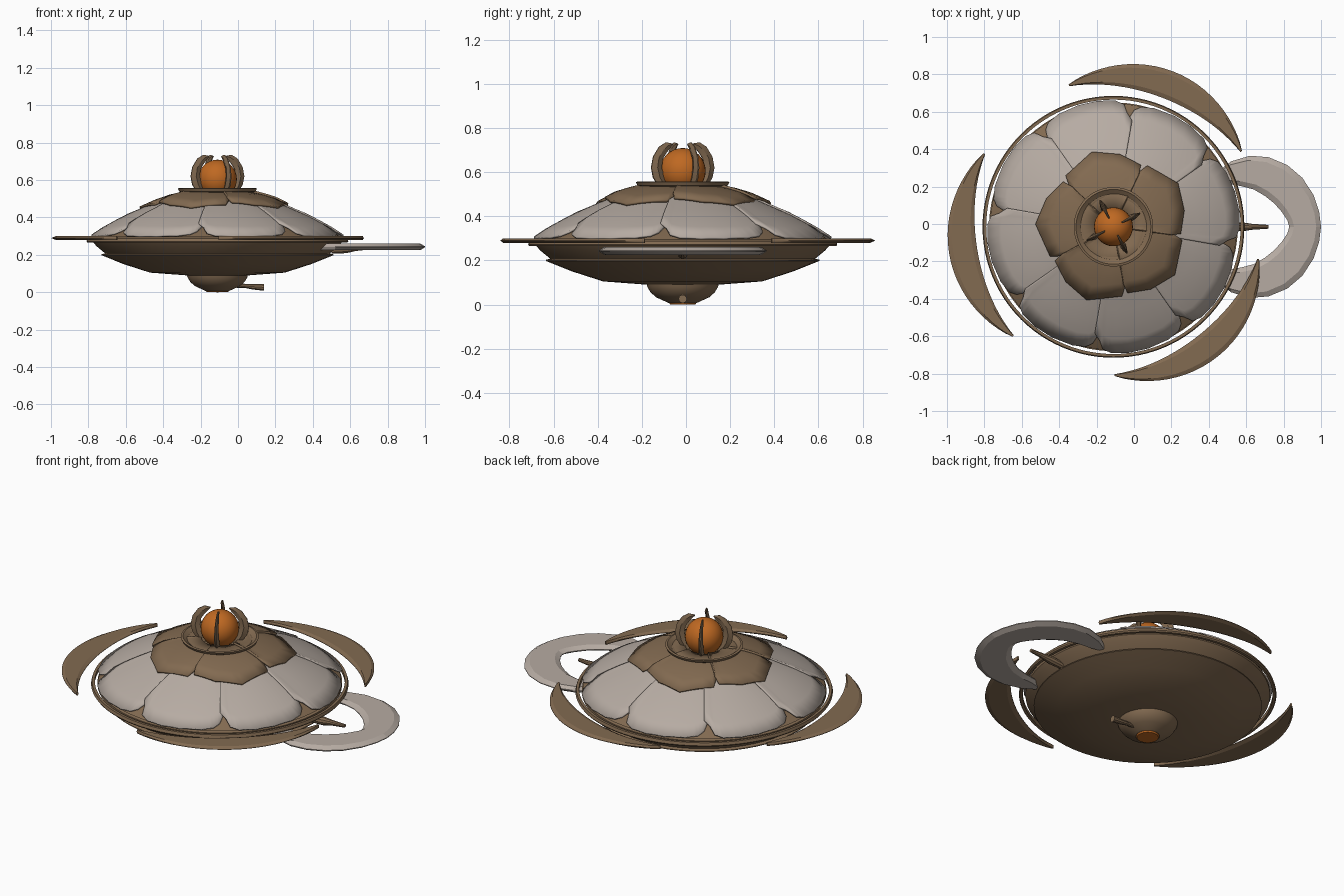
import bpy, bmesh, math
from mathutils import Vector

if "Cube" in bpy.data.objects:
    bpy.data.objects.remove(bpy.data.objects["Cube"])

CX, CY = -0.11, -0.015  # hub axis


def mat(name, rgb):
    m = bpy.data.materials.new(name)
    m.diffuse_color = (*rgb, 1)
    m.use_nodes = True
    m.node_tree.nodes["Principled BSDF"].inputs["Base Color"].default_value = m.diffuse_color
    return m


BROWN = mat("bronze brown", (0.225, 0.145, 0.082))
CREAM = mat("pale cream", (0.47, 0.41, 0.365))
ORANGE = mat("glow orange", (0.52, 0.14, 0.016))


def make(name, verts, faces, m, angle=30, solid=0, offset=-1):
    me = bpy.data.meshes.new(name)
    me.from_pydata(verts, [], faces)
    bm = bmesh.new()
    bm.from_mesh(me)
    bmesh.ops.remove_doubles(bm, verts=bm.verts, dist=1e-5)
    bmesh.ops.recalc_face_normals(bm, faces=bm.faces)
    bm.to_mesh(me)
    bm.free()
    me.materials.append(m)
    ob = bpy.data.objects.new(name, me)
    bpy.context.collection.objects.link(ob)
    if solid:
        mod = ob.modifiers.new("thickness", 'SOLIDIFY')
        mod.thickness, mod.offset = solid, offset
    bpy.ops.object.select_all(action='DESELECT')
    ob.select_set(True)
    bpy.context.view_layer.objects.active = ob
    bpy.ops.object.shade_smooth_by_angle(angle=math.radians(angle))
    return ob


def polar(r, deg, z):
    a = math.radians(deg)
    return (CX + r * math.cos(a), CY + r * math.sin(a), z)


def grid(rows, cols, wrap=False):
    return [(i * cols + j, i * cols + (j + 1) % cols,
             (i + 1) * cols + (j + 1) % cols, (i + 1) * cols + j)
            for i in range(rows - 1) for j in range(cols if wrap else cols - 1)]


def lathe(name, profile, m, n=64):
    verts = [polar(r, 360 * j / n, z) for r, z in profile for j in range(n)]
    return make(name, verts, grid(len(profile), n, True), m)


def lerp_table(table, x):
    for (a, u), (b, v) in zip(table, table[1:]):
        if x <= b:
            return u + (v - u) * (x - a) / (b - a)
    return table[-1][1]


DOME = [(0, .53), (.2, .51), (.3, .483), (.4, .438), (.48, .405), (.54, .374),
        (.62, .33), (.66, .303), (.69, .28)]

# lower hull, belly bowl and glowing port
lathe("lower_hull", [(0, .095), (.16, .09), (.36, .105), (.50, .15), (.60, .19), (.62, .198),
                     (.62, .203), (.60, .208), (.645, .245), (.665, .268), (.665, .285), (.60, .30)], BROWN)
lathe("belly_bowl", [(.165, .10), (.16, .08), (.145, .055), (.12, .033), (.065, .008), (.058, .012)], BROWN)
lathe("belly_port", [(0, 0), (.058, .001), (.063, .01)], ORANGE, 32)

# rim ring and inner dome
lathe("rim_ring", [(.68, .265), (.695, .265), (.70, .272), (.695, .288), (.68, .288), (.68, .265)], BROWN, 96)
lathe("inner_dome", [(r, z - .008) for r, z in DOME if r < .67], BROWN)


def petal(name, start, outline, r0, m, base, lift, thick, rows=7, sub=5):
    # outline is (angle, radius); edges run straight between the points
    pts = [Vector(polar(r, start + t, 0)) - Vector((CX, CY, 0)) for t, r in outline]
    edge = [p.lerp(q, k / sub) for p, q in zip(pts, pts[1:]) for k in range(sub)] + [pts[-1]]
    verts = []
    for i in range(rows):
        for j, p in enumerate(edge):
            r = r0 + (p.length - r0) * i / (rows - 1)
            v = p.normalized() * r
            z = lerp_table(DOME, r) + base + lift * (1 - j / (len(edge) - 1))
            verts.append((CX + v.x, CY + v.y, z))
    ob = make(name, verts, grid(rows, len(edge)), m, solid=thick, offset=0)
    return ob


# eight overlapping cream petals
cream_outline = [(-1, .575), (2, .61), (4, .655), (8, .672), (16, .676), (25, .674),
                 (35, .668), (41, .655), (44, .63), (46, .58)]
for k in range(8):
    petal(f"dome_petal_{k + 1}", 36 + 45 * k, cream_outline, .22, CREAM, .002, .010, .010, sub=3)

# five brown crown petals
crown_outline = [(-1, .31), (1, .36), (20, .387), (41, .415), (68, .372), (73, .31)]
for k in range(5):
    petal(f"crown_petal_{k + 1}", 65 + 72 * k, crown_outline, .10, BROWN, .016, .012, .012, rows=5, sub=3)

# collar dish and glowing orb
lathe("collar_dish", [(.17, .505), (.18, .52), (.185, .53), (.205, .54), (.212, .555), (.20, .558),
                      (.175, .54), (.165, .54), (.13, .522), (0, .52)], BROWN)
lathe("glow_orb", [(.104 * math.sin(math.pi * i / 16), .605 - .104 * math.cos(math.pi * i / 16))
                   for i in range(17)], ORANGE, 32)

# four claws gripping the orb
outer = [(.115, .525), (.15, .575), (.16, .62), (.15, .67), (.12, .715), (.085, .735), (.055, .73)]
inner = [(.07, .525), (.095, .575), (.108, .62), (.102, .66), (.085, .685), (.068, .705), (.05, .725)]
for k in range(4):
    a = 27 + 90 * k
    side = Vector((-math.sin(math.radians(a)), math.cos(math.radians(a)), 0))
    verts = []
    for i, (o, n) in enumerate(zip(outer, inner)):
        w = .017 * (1 - .7 * i / 6)
        mid = ((o[0] + n[0]) / 2, (o[1] + n[1]) / 2)
        for (r, z), s in ((o, .25), (mid, 1), (n, .3), (n, -.3), (mid, -1), (o, -.25)):
            verts.append(Vector(polar(r, a, z)) + side * w * s)
    faces = grid(7, 6, True) + [tuple(range(6)), tuple(range(36, 42))]
    make(f"claw_{k + 1}", verts, faces, BROWN)


def blade(name, edges, z, thick, m):
    # flat blade with bevelled rims; edges is a list of (outer, inner) xy pairs
    verts = []
    for o, n in edges:
        o, n = Vector(o), Vector(n)
        for f, h in ((0, .12), (.15, 1), (.85, 1), (1, .12), (1, -.12), (.85, -1), (.15, -1), (0, -.12)):
            p = o.lerp(n, f)
            verts.append((p.x, p.y, z + h * thick / 2))
    c = len(edges)
    faces = grid(c, 8, True) + [tuple(range(8)), tuple(range(8 * c - 8, 8 * c))]
    return make(name, verts, faces, m, 20)


# three crescent fins around the rim
for k in range(3):
    edges = []
    for i in range(25):
        t = i / 24
        s = math.sin(math.pi * t)
        a = 30.5 + 120 * k + 77 * t
        edges.append((polar(.798 + .092 * s ** .9, a, 0)[:2], polar(.788 - .05 * s, a, 0)[:2]))
    blade(f"crescent_fin_{k + 1}", edges, .29, .02, BROWN)

# two mirrored tail lobes meeting behind the hull
out = [(.44, .29), (.52, .35), (.62, .38), (.72, .372), (.82, .33), (.90, .262), (.96, .17), (.99, .08), (1.0, 0)]
inn = [(.43, .26), (.50, .23), (.57, .218), (.64, .20), (.70, .165), (.75, .125), (.79, .08), (.82, .035), (.83, 0)]
for name, s in (("tail_lobe_left", 1), ("tail_lobe_right", -1)):
    blade(name, [((a, CY + s * b), (c, CY + s * d)) for (a, b), (c, d) in zip(out, inn)], .243, .036, CREAM)


def rod(name, stations, m, n=10):
    # tapering rod along x; stations are (x, z, radius)
    verts = [(x, CY + r * math.cos(2 * math.pi * j / n), z + r * math.sin(2 * math.pi * j / n))
             for x, z, r in stations for j in range(n)]
    c = len(stations)
    make(name, verts, grid(c, n, True) + [tuple(range(n)), tuple(range(n * c - n, n * c))], m)


# tail spike and belly nozzle
rod("tail_spike", [(.50, .225, .02), (.58, .232, .024), (.63, .236, .016), (.72, .24, .010)], BROWN)
rod("belly_nozzle", [(-.02, .036, .012), (.04, .034, .012), (.08, .03, .016), (.14, .026, .019)], BROWN)
